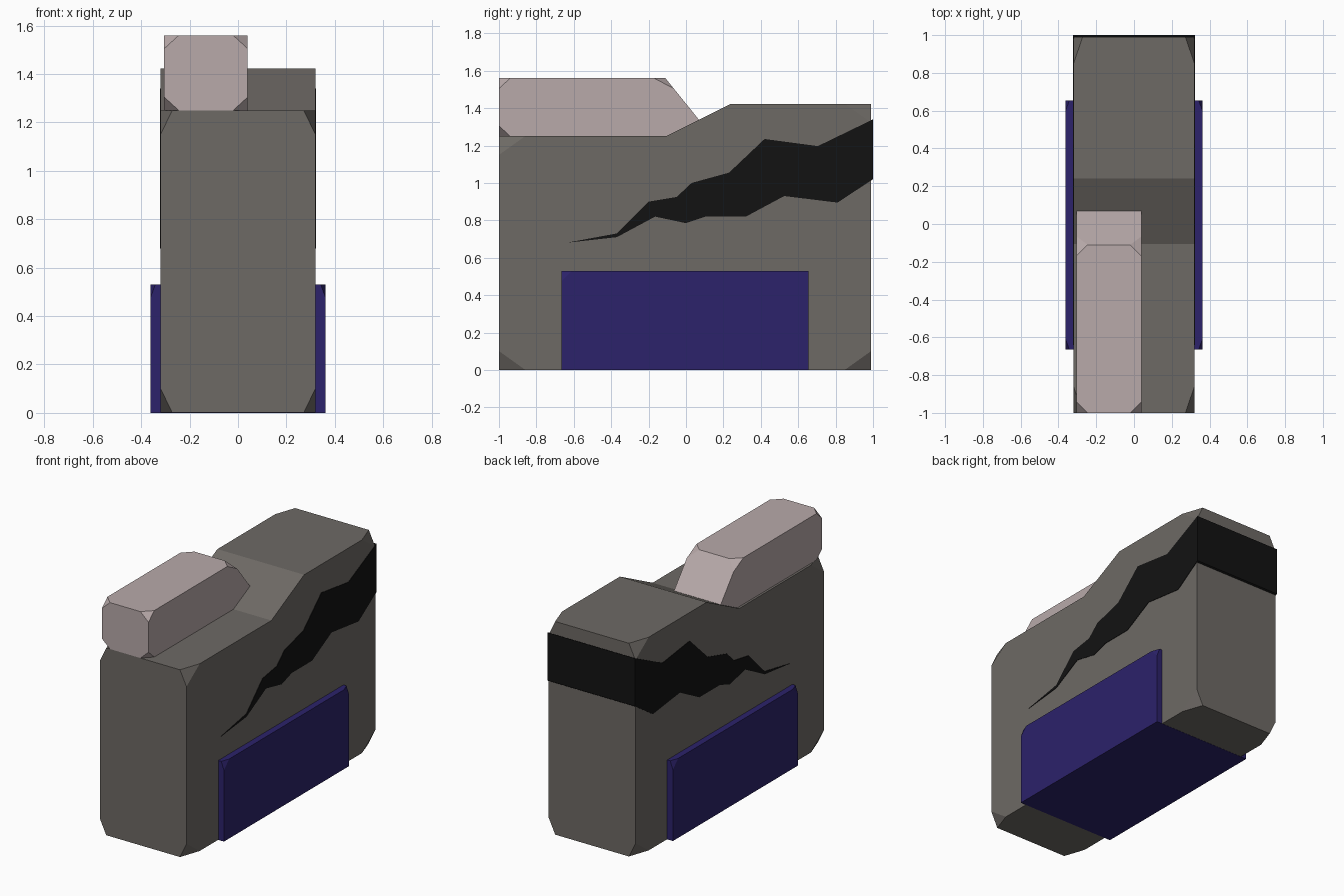
import bpy, bmesh
from mathutils import Vector

if "Cube" in bpy.data.objects:
    bpy.data.objects.remove(bpy.data.objects["Cube"])


def material(name, rgb):
    m = bpy.data.materials.new(name)
    m.diffuse_color = (*rgb, 1)
    m.use_nodes = True
    m.node_tree.nodes["Principled BSDF"].inputs["Base Color"].default_value = m.diffuse_color
    return m


def side_prism(profile, x0, x1):
    """Extrude a (y, z) profile from x0 to x1."""
    bm = bmesh.new()
    face = bm.faces.new([bm.verts.new((x0, y, z)) for y, z in profile])
    out = bmesh.ops.extrude_face_region(bm, geom=[face])
    moved = [v for v in out["geom"] if isinstance(v, bmesh.types.BMVert)]
    bmesh.ops.translate(bm, verts=moved, vec=(x1 - x0, 0, 0))
    bmesh.ops.recalc_face_normals(bm, faces=bm.faces[:])
    return bm


def cut_corner(bm, corner, a, b, c):
    """Slice off a corner with the plane through three offsets from it."""
    corner = Vector(corner)
    p, q, r = (corner + Vector(o) for o in (a, b, c))
    normal = (q - p).cross(r - p).normalized()
    if normal.dot(corner - p) < 0:
        normal.negate()
    geom = bm.verts[:] + bm.edges[:] + bm.faces[:]
    bmesh.ops.bisect_plane(bm, geom=geom, dist=1e-5, plane_co=p,
                           plane_no=normal, clear_outer=True)
    rim = [e for e in bm.edges if e.is_boundary]
    bmesh.ops.edgeloop_fill(bm, edges=rim)


def finish(bm, name, mat):
    bmesh.ops.recalc_face_normals(bm, faces=bm.faces[:])
    mesh = bpy.data.meshes.new(name)
    bm.to_mesh(mesh)
    bm.free()
    mesh.materials.append(mat)
    ob = bpy.data.objects.new(name, mesh)
    bpy.context.collection.objects.link(ob)
    return ob


grey = material("warm_grey", (0.155, 0.143, 0.130))
pink = material("pale_pink", (0.48, 0.40, 0.40))
blue = material("dark_blue", (0.025, 0.016, 0.145))
black = material("black", (0.006, 0.006, 0.006))

# Stepped body with all eight corners clipped
body = side_prism([(-1, 0.001), (0.99, 0.001), (0.99, 1.423), (0.24, 1.423),
                   (-0.105, 1.25), (-1, 1.25)], -0.32, 0.32)
for sx in (-1, 1):
    for y, z, sy, sz in ((-1, 0.001, 1, 1), (-1, 1.25, 1, -1),
                         (0.99, 0.001, -1, 1), (0.99, 1.423, -1, -1)):
        cut_corner(body, (sx * 0.32, y, z), (-sx * 0.048, 0, 0),
                   (0, sy * 0.14, 0), (0, 0, sz * 0.1))
finish(body, "body", grey)

# Offset block on the lower step, sloping down to the ramp
block = side_prism([(-1, 1.25), (-0.105, 1.25), (0.07, 1.337),
                    (-0.11, 1.56), (-1, 1.56)], -0.305, 0.04)
for x, s in ((-0.305, 1), (0.04, -1)):
    for z, sz in ((1.25, 1), (1.56, -1)):
        cut_corner(block, (x, -1, z), (s * 0.06, 0, 0),
                   (0, 0.06, 0), (0, 0, sz * 0.055))
    cut_corner(block, (x, -0.11, 1.56), (s * 0.06, 0, 0),
               (0, -0.06, 0), (0, 0.044, -0.055))
finish(block, "top_block", pink)

# Wide panel block showing on both sides
panel = side_prism([(-0.665, 0), (0.655, 0), (0.655, 0.53), (-0.665, 0.53)],
                   -0.362, 0.362)
for sx in (-1, 1):
    for y, sy in ((-0.665, 1), (0.655, -1)):
        cut_corner(panel, (sx * 0.362, y, 0.53), (-sx * 0.02, 0, 0),
                   (0, sy * 0.055, 0), (0, 0, -0.055))
finish(panel, "side_panels", blue)

# Jagged stripe wrapping the back and both sides
stripe = side_prism([(-0.64, 0.68), (-0.37, 0.73), (-0.2, 0.9), (-0.05, 0.925),
                     (0.03, 1.0), (0.23, 1.055), (0.42, 1.235), (0.705, 1.197),
                     (1, 1.34), (1, 1.02), (0.81, 0.895), (0.525, 0.93),
                     (0.32, 0.82), (0.105, 0.82), (0, 0.785), (-0.165, 0.82),
                     (-0.37, 0.71)], -0.323, 0.323)
finish(stripe, "jagged_stripe", black)
